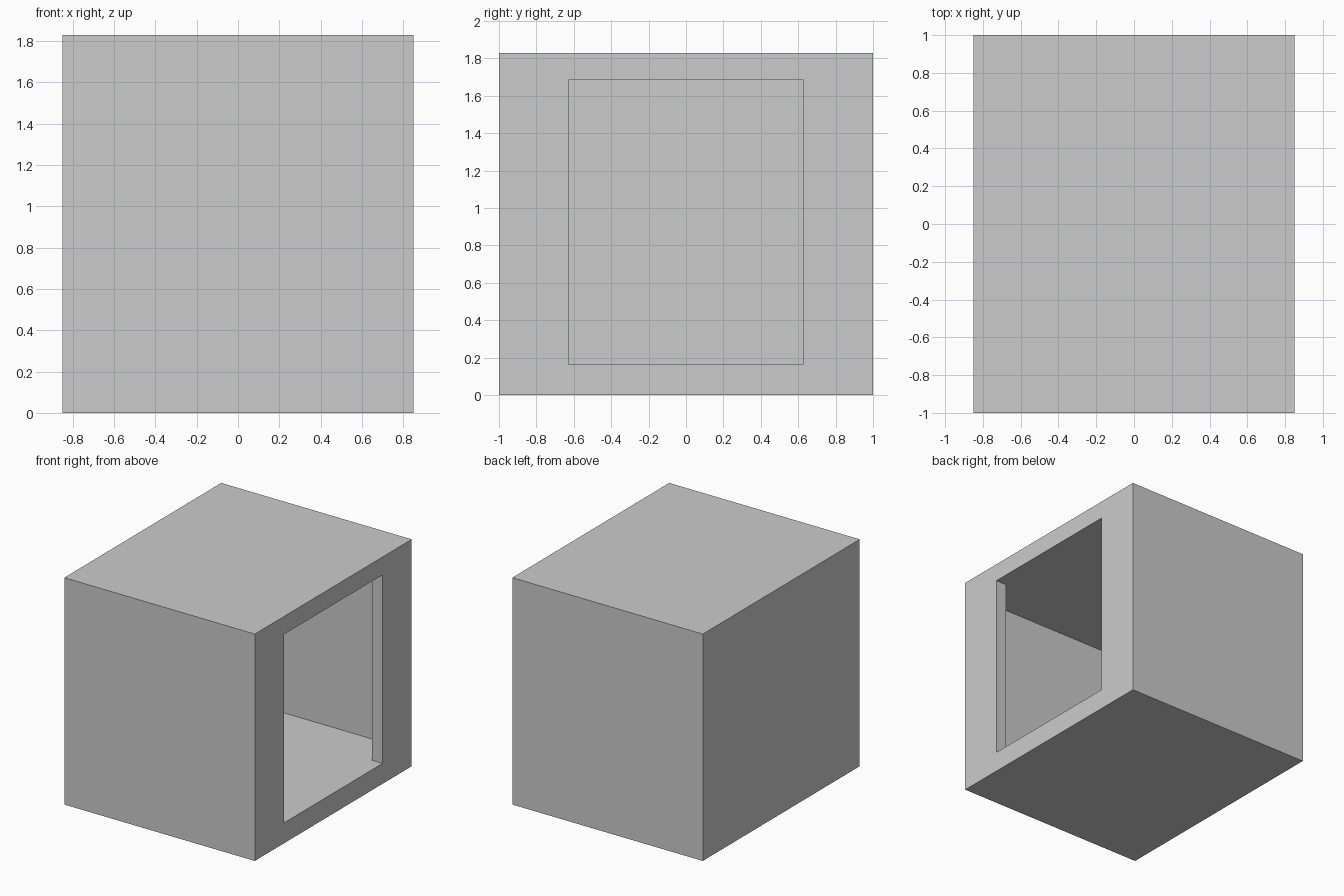
import bpy, bmesh

if "Cube" in bpy.data.objects:
    bpy.data.objects.remove(bpy.data.objects["Cube"])


def prism(name, outline, z0, z1):
    """Extrude a plan outline (x, y) from z0 up to z1."""
    bm = bmesh.new()
    face = bm.faces.new([bm.verts.new((x, y, z0)) for x, y in outline])
    top = bmesh.ops.extrude_face_region(bm, geom=[face])["geom"]
    bmesh.ops.translate(bm, vec=(0, 0, z1 - z0),
                        verts=[v for v in top if isinstance(v, bmesh.types.BMVert)])
    bmesh.ops.recalc_face_normals(bm, faces=bm.faces)
    mesh = bpy.data.meshes.new(name)
    bm.to_mesh(mesh)
    bm.free()
    obj = bpy.data.objects.new(name, mesh)
    bpy.context.collection.objects.link(obj)
    return obj


W, D, H = 0.85, 1.0, 1.83            # half width, half depth, height
FLOOR, CEILING = 0.165, 1.685
SIDE, FRONT, BACK = 0.93, 0.755, -0.77   # inner wall positions
OPEN = 0.628                         # half width of the opening

# Outer cabinet body
cabinet = prism("cabinet_body", [(-W, -D), (W, -D), (W, D), (-W, D)], 0, H)

# T-shaped cavity: wide chamber with a narrower opening through the right wall
half = [(BACK, -SIDE), (FRONT, -SIDE), (FRONT, -OPEN), (W + 0.1, -OPEN)]
outline = half + [(x, -y) for x, y in reversed(half)]
cavity = prism("cavity_cutter", outline, FLOOR, CEILING)
cavity.hide_render = True
cavity.hide_set(True)

# Hollow out the cabinet
cut = cabinet.modifiers.new("cavity", 'BOOLEAN')
cut.operation = 'DIFFERENCE'
cut.solver = 'EXACT'
cut.object = cavity
